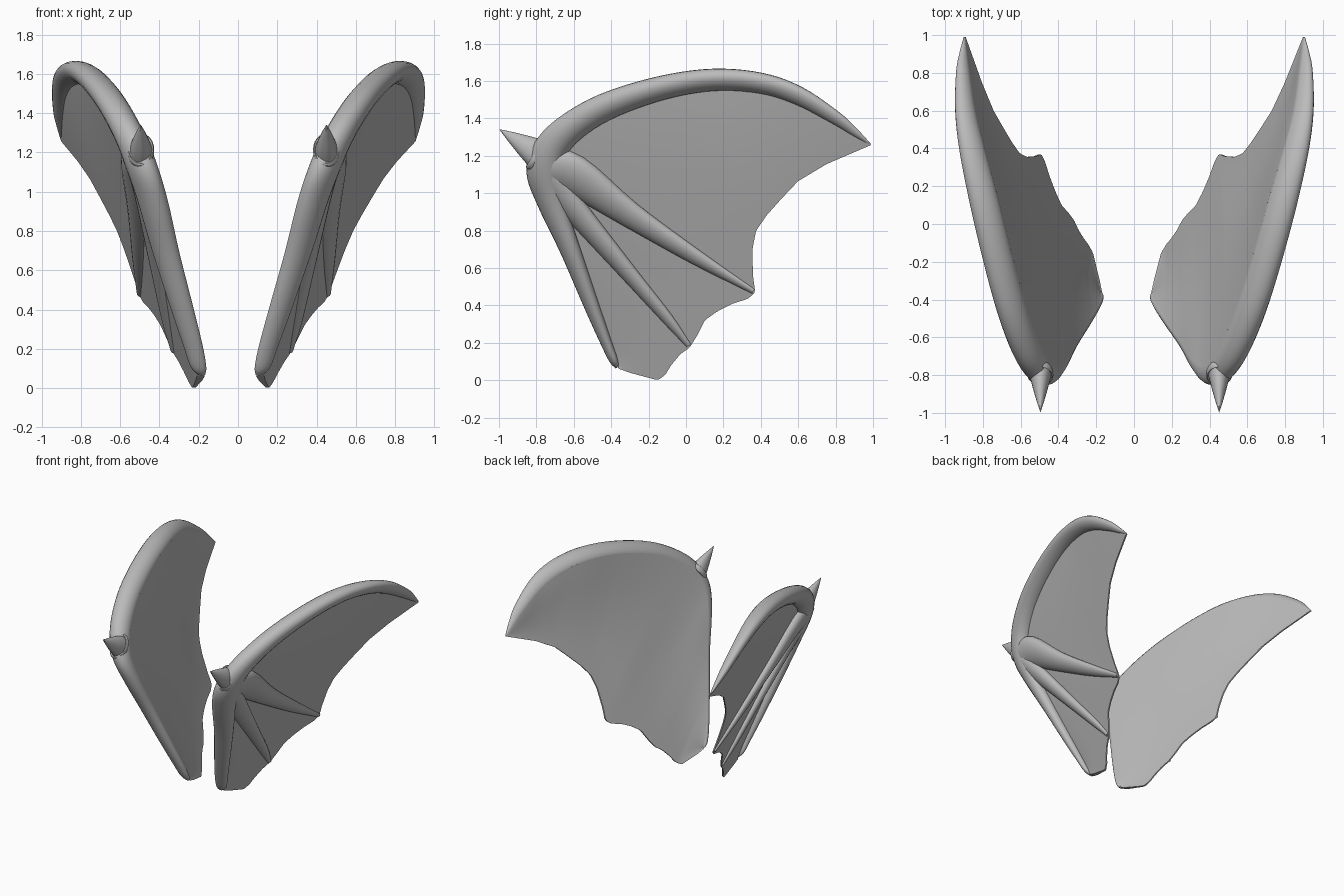
import bpy, bmesh, math
from mathutils import Vector

if "Cube" in bpy.data.objects:
    bpy.data.objects.remove(bpy.data.objects["Cube"])

grey = bpy.data.materials.new("horn_grey")
grey.diffuse_color = (0.5, 0.5, 0.5, 1)
grey.use_nodes = True
grey.node_tree.nodes["Principled BSDF"].inputs["Base Color"].default_value = grey.diffuse_color

# Each wing lies along a slanted plane: |x| = a + b*y + c*z
WINGS = {"right": (1, 0.19, 0.236, 0.38), "left": (-1, 0.26, 0.21, 0.342)}

# Leading arm, from lower end over the elbow to the tip: y, z, radius, thickness, sideways shift
ARM = [(-.365, .07, .012, .02, -.02), (-.388, .11, .024, .04, -.014), (-.43, .21, .031, .049, -.014),
       (-.505, .4, .041, .058, -.008), (-.62, .7, .055, .068, 0), (-.72, .95, .074, .076, 0),
       (-.757, 1.12, .097, .08, .004), (-.715, 1.25, .09, .08, 0), (-.59, 1.37, .08, .08, -.008),
       (-.4, 1.475, .073, .08, -.02), (-.12, 1.565, .065, .079, -.035), (.15, 1.606, .06, .076, -.041),
       (.4, 1.588, .056, .066, -.03), (.6, 1.522, .05, .052, -.015), (.8, 1.403, .036, .035, -.004),
       (.9, 1.328, .022, .02, -.001), (.985, 1.262, .004, .004, 0)]

# Scalloped trailing edge, from lower end to the tip: y, z
EDGE = [(-.36, .062), (-.3, .04), (-.15, 0), (-.11, .03), (-.08, .08),
        (-.03, .14), (.02, .175), (.06, .24), (.1, .32), (.17, .37), (.25, .41),
        (.33, .435), (.37, .47), (.358, .56), (.355, .7), (.375, .8), (.43, .88),
        (.51, .97), (.6, 1.065), (.75, 1.155), (.99, 1.258)]

# Finger ribs on the outer face, blending into the elbow
RIBS = {"upper_rib": [(-.76, 1.13, .115, .08), (-.6, 1.095, .11, .075), (-.3, .885, .07, .057),
                      (.05, .66, .042, .04), (.36, .475, .014, .016)],
        "lower_rib": [(-.74, 1.08, .09, .078), (-.61, .93, .07, .064), (-.3, .565, .045, .045),
                      (-.1, .33, .031, .032), (.015, .185, .014, .015)]}


def spline(pts, steps):
    """Smooth curve through the points."""
    p = [Vector(q) for q in pts]
    p = [2 * p[0] - p[1]] + p + [2 * p[-1] - p[-2]]
    out = []
    for i in range(1, len(p) - 2):
        a, b, c, d = p[i - 1:i + 3]
        for k in range(steps):
            t = k / steps
            out.append(.5 * (2 * b + (c - a) * t + (2 * a - 5 * b + 4 * c - d) * t * t
                             + (3 * b - a - 3 * c + d) * t ** 3))
    return out + [p[-2]]


def resample(pts, n):
    """Evenly spaced points along a polyline, by its y,z length."""
    d = [0]
    for a, b in zip(pts, pts[1:]):
        d.append(d[-1] + math.hypot(b[0] - a[0], b[1] - a[1]))
    out, j = [], 0
    for i in range(n):
        s = d[-1] * i / (n - 1)
        while j < len(pts) - 2 and d[j + 1] < s:
            j += 1
        out.append(pts[j] + (pts[j + 1] - pts[j]) * min(1, (s - d[j]) / (d[j + 1] - d[j])))
    return out


def place(wing, y, z, off):
    side, a, b, c = wing
    return side * (a + b * y + c * z + off), y, z


def finish(name, bm, angle=45):
    bmesh.ops.remove_doubles(bm, verts=bm.verts, dist=0.0004)
    bmesh.ops.recalc_face_normals(bm, faces=bm.faces)
    me = bpy.data.meshes.new(name)
    bm.to_mesh(me)
    bm.free()
    me.materials.append(grey)
    ob = bpy.data.objects.new(name, me)
    bpy.context.collection.objects.link(ob)
    bpy.ops.object.select_all(action='DESELECT')
    ob.select_set(True)
    bpy.context.view_layer.objects.active = ob
    bpy.ops.object.shade_smooth_by_angle(angle=math.radians(angle))


def skin(name, bm, rings):
    """Join closed rings of vertices into a capped solid."""
    size = len(rings[0])
    for r, s in zip(rings, rings[1:]):
        for k in range(size):
            m = (k + 1) % size
            bm.faces.new((r[k], r[m], s[m], s[k]))
    bm.faces.new(rings[0])
    bm.faces.new(rings[-1])
    finish(name, bm)


def tube(name, wing, path, floor=-1, sides=20):
    """Tapered oval tube along a path; floor flattens its inner side."""
    bm = bmesh.new()
    rings = []
    for i, p in enumerate(path):
        d = path[min(i + 1, len(path) - 1)] - path[max(i - 1, 0)]
        n = Vector((-d[1], d[0])).normalized()
        shift = p[4] if len(p) > 4 else 0
        ring = []
        for k in range(sides):
            t = math.tau * k / sides
            w = p[2] * math.cos(t)
            ring.append(bm.verts.new(place(wing, p[0] + n.x * w, p[1] + n.y * w,
                                           max(floor, shift + p[3] * math.sin(t)))))
        rings.append(ring)
    skin(name, bm, rings)


def membrane(name, wing, n=100, m=12):
    """Thin skin between arm and trailing edge, flush with the arm inside."""
    lead = resample(spline(ARM, 8), n)
    trail = resample([Vector(e) for e in EDGE], n)
    bm = bmesh.new()
    loops = []
    for i, (a, e) in enumerate(zip(lead, trail)):
        inner, outer = [], []
        low = .03 * max(0, 1 - i / 12)
        for j in range(m + 1):
            t = j / m
            q = Vector((a[0], a[1])).lerp(e, t)
            fade = (1 - t) ** 2 * (1 + 1.3 * t)
            base = a[4] * (1 - t) ** 2
            inner.append(bm.verts.new(place(wing, q.x, q.y, base - a[3] * fade - (.007 + low) * t)))
            outer.append(bm.verts.new(place(wing, q.x, q.y, base + .004)))
        loops.append(inner + outer[::-1])
    skin(name, bm, loops)


def lathe(name, wing, profile, sides=24):
    """Oval turned part on the elbow; profile is (distance along axis, scale)."""
    axis, across = Vector((-.842, .54)), Vector((.54, .842))
    bm = bmesh.new()
    rings = []
    x0 = place(wing, -.8, 1.215, -.012)[0]
    for h, s in profile:
        c = Vector((-.8, 1.215)) + axis * h
        ring = []
        for k in range(sides):
            t = math.tau * k / sides
            q = c + across * (.088 * s * math.cos(t))
            ring.append(bm.verts.new((x0 + .062 * s * math.sin(t), q.x, q.y)))
        rings.append(ring)
    skin(name, bm, rings)


for side, wing in WINGS.items():
    tube(side + "_arm", wing, spline(ARM, 5))
    membrane(side + "_membrane", wing)
    for rib, pts in RIBS.items():
        tube(f"{side}_{rib}", wing, spline(pts, 4), floor=-.004)
    # Elbow claw with its collar
    lathe(side + "_claw", wing, [(-.03, .95), (0, .92), (.08, .64), (.16, .33), (.234, .01)])
    lathe(side + "_claw_collar", wing, [(-.035, 1.0), (-.02, 1.1), (0, 1.11), (.008, 1.02), (0, .9)])
